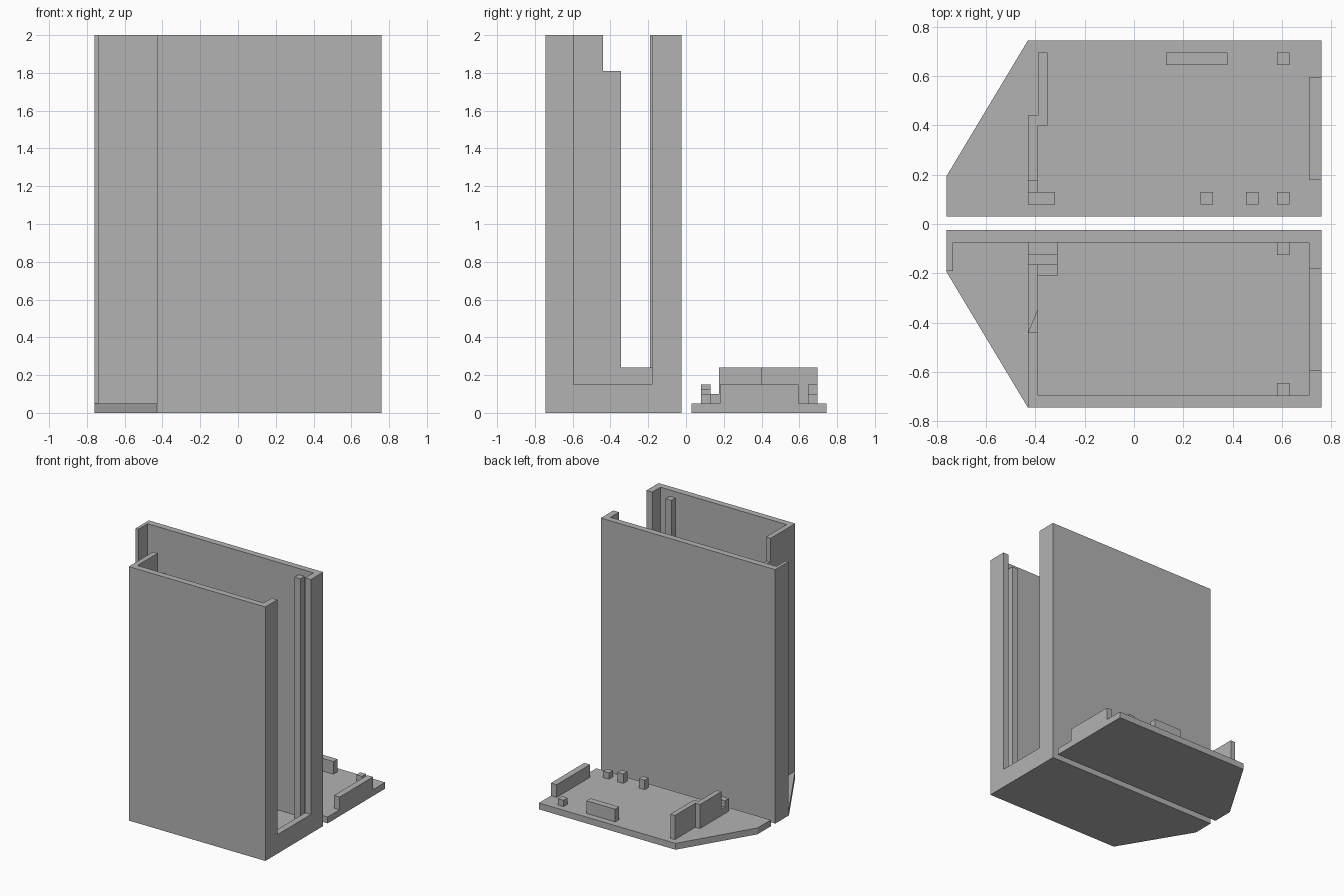
import bpy
import bmesh

cube = bpy.data.objects.get("Cube")
if cube:
    bpy.data.objects.remove(cube, do_unlink=True)

GREY = (0.45, 0.45, 0.45, 1.0)
grey = bpy.data.materials.new("plain grey")
grey.use_nodes = True
grey.diffuse_color = GREY
grey.node_tree.nodes["Principled BSDF"].inputs["Base Color"].default_value = GREY


def prism(name, outline, z0, z1):
    """Extrude a flat outline from z0 up to z1."""
    bm = bmesh.new()
    face = bm.faces.new([bm.verts.new((x, y, z0)) for x, y in outline])
    top = bmesh.ops.extrude_face_region(bm, geom=[face])["geom"]
    verts = [v for v in top if isinstance(v, bmesh.types.BMVert)]
    bmesh.ops.translate(bm, verts=verts, vec=(0, 0, z1 - z0))
    bmesh.ops.recalc_face_normals(bm, faces=bm.faces)
    mesh = bpy.data.meshes.new(name)
    bm.to_mesh(mesh)
    bm.free()
    mesh.materials.append(grey)
    obj = bpy.data.objects.new(name, mesh)
    bpy.context.collection.objects.link(obj)
    return obj


def block(name, x0, x1, y0, y1, z1, z0=None):
    """Box standing on the floor plate unless z0 is given."""
    z0 = FLOOR if z0 is None else z0
    return prism(name, [(x0, y0), (x1, y0), (x1, y1), (x0, y1)], z0, z1)


FLOOR, TOP, END, KNEE = 0.05, 2.0, 0.76, -0.43
INNER = KNEE + 0.04

# Two five-sided plates: case floor and lid, mirrored across y
for name, side, near in (("case_floor", -1, 0.025), ("lid_plate", 1, 0.03)):
    outline = [(-END, near), (END, near), (END, 0.745), (KNEE, 0.745), (-END, 0.195)]
    prism(name, [(x, side * y) for x, y in outline], 0, FLOOR)

# Case long walls and narrow end tab
block("front_wall", KNEE, END, -0.745, -0.695, TOP)
block("back_wall", -END, END, -0.075, -0.025, TOP)
block("end_tab", -END, -0.735, -0.19, -0.075, TOP)

# Slotted end wall of the case
block("slot_wall_front", 0.71, END, -0.695, -0.595, TOP)
block("slot_wall_back", 0.71, END, -0.18, -0.075, TOP)
block("slot_sill", 0.71, END, -0.595, -0.18, 0.15)

# Stepped partition with a tapered lip
block("partition", KNEE, INNER, -0.695, -0.44, TOP)
prism("partition_lip", [(KNEE, -0.44), (INNER, -0.44), (INNER, -0.345)], FLOOR, 1.81)
block("partition_low", KNEE, INNER, -0.44, -0.165, 0.24)

# Cable guide beside the partition
block("guide_front", INNER, -0.31, -0.21, -0.165, 0.15)
block("guide_middle", KNEE, -0.31, -0.165, -0.125, 0.10)
block("guide_back", KNEE, -0.31, -0.125, -0.075, 0.15)

# Corner posts that carry the lid
for name, y in (("front_post", -0.695), ("back_post", -0.125)):
    block(name, 0.58, 0.63, y, y + 0.05, TOP - FLOOR)

# Lid end plug and overlapping partition caps
block("lid_end_plug", 0.71, END, 0.18, 0.595, 0.15)
block("lid_partition_outer", KNEE, INNER, 0.175, 0.44, 0.24)
block("lid_partition_inner", INNER, -0.35, 0.40, 0.695, 0.24)
block("lid_partition_low", KNEE, INNER, 0.13, 0.175, 0.10)
block("lid_guide", KNEE, -0.32, 0.08, 0.13, 0.15)

# Lid locating pegs
block("lid_long_peg", 0.13, 0.38, 0.645, 0.695, 0.15)
for i, (x, y, z) in enumerate(((0.58, 0.645, 0.10), (0.58, 0.08, 0.10),
                               (0.455, 0.08, 0.125), (0.27, 0.08, 0.125))):
    block(f"lid_peg_{i + 1}", x, x + 0.05, y, y + 0.05, z)
